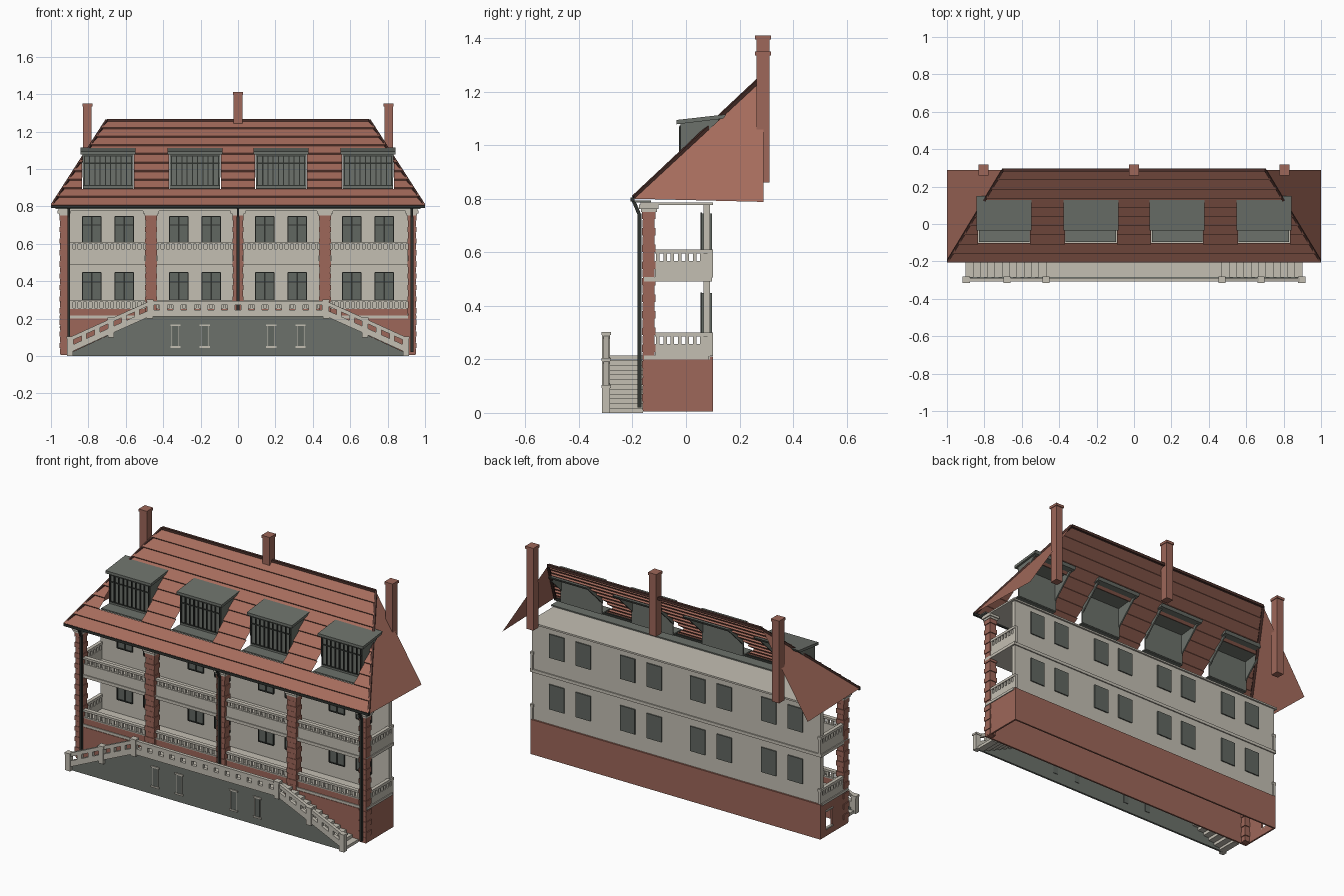
import bpy, bmesh
from mathutils import Vector, Matrix

if "Cube" in bpy.data.objects:
    bpy.data.objects.remove(bpy.data.objects["Cube"])


def material(name, r, g, b):
    m = bpy.data.materials.new(name)
    m.use_nodes = True
    m.diffuse_color = (r, g, b, 1)
    m.node_tree.nodes["Principled BSDF"].inputs["Base Color"].default_value = (r, g, b, 1)
    return m


BRICK = material("red brick", .34, .135, .10)
TILE = material("roof tile", .38, .15, .108)
STONE = material("pale stone", .55, .52, .45)
GREY = material("slate grey", .15, .165, .145)
GLASS = material("window glass", .12, .135, .12)
TRIM = material("dark metal", .028, .032, .028)
RIDGE = material("ridge brown", .07, .03, .024)


class Part:
    """Collects simple solids into one named object of one colour."""

    def __init__(self, name, mat):
        self.name, self.mat, self.bm = name, mat, bmesh.new()

    def box(self, x0, x1, y0, y1, z0, z1):
        size = Matrix.Diagonal((x1 - x0, y1 - y0, z1 - z0, 1))
        mid = Matrix.Translation(((x0 + x1) / 2, (y0 + y1) / 2, (z0 + z1) / 2))
        bmesh.ops.create_cube(self.bm, size=1, matrix=mid @ size)

    def face(self, points):
        return self.bm.faces.new([self.bm.verts.new(p) for p in points])

    def prism(self, pts, a, b, axis="y"):
        place = (lambda p, d: (p[0], d, p[1])) if axis == "y" else (lambda p, d: (d, p[0], p[1]))
        lo = [self.bm.verts.new(place(p, a)) for p in pts]
        hi = [self.bm.verts.new(place(p, b)) for p in pts]
        self.bm.faces.new(lo)
        self.bm.faces.new(hi[::-1])
        for i in range(len(pts)):
            j = (i + 1) % len(pts)
            self.bm.faces.new((lo[j], lo[i], hi[i], hi[j]))

    def beam(self, p, q, w):
        p, q = Vector(p), Vector(q)
        d = q - p
        turn = d.to_track_quat("Z", "Y").to_matrix().to_4x4()
        bmesh.ops.create_cube(self.bm, size=1, matrix=Matrix.Translation((p + q) / 2) @ turn
                              @ Matrix.Diagonal((w, w, d.length, 1)))

    def done(self, recalc=True):
        if recalc:
            bmesh.ops.recalc_face_normals(self.bm, faces=self.bm.faces)
        me = bpy.data.meshes.new(self.name)
        self.bm.to_mesh(me)
        self.bm.free()
        me.materials.append(self.mat)
        bpy.context.collection.objects.link(bpy.data.objects.new(self.name, me))


DORMERS = (-.695, -.23, .23, .695)
WINDOWS = [c + s * .087 for c in DORMERS for s in (-1, 1)]
COLUMNS = ((-.93, .025), (-.465, .033), (0, .03), (.465, .033), (.93, .025))

# Brick base, open underneath, with a small opening in one end
base = Part("brick_base", BRICK)
base.box(-.95, .95, -.16, -.15, .005, .2)
base.box(-.95, .95, .09, .1, .005, .21)
base.box(.94, .95, -.15, .09, .005, .2)
for y0, y1, z0, z1 in ((-.15, -.01, .005, .2), (.045, .09, .005, .2),
                       (-.01, .045, .005, .05), (-.01, .045, .15, .2)):
    base.box(-.95, -.94, y0, y1, z0, z1)
base.done()
frame = Part("end_window_frame", STONE)
for z in (.045, .15):
    frame.box(-.955, -.94, -.015, .05, z, z + .008)
frame.done()

# Rear wall, floor slabs and attic floor
wall = Part("main_wall", STONE)
wall.box(-.945, .945, .065, .09, .2, .78)
wall.done()
slabs = Part("floor_slabs", STONE)
slabs.box(-.955, .955, -.157, .085, .2, .215)
slabs.box(-.955, .955, -.157, .097, .49, .508)
slabs.box(-.96, .96, -.17, .1, .776, .786)
slabs.done()

# Windows on both faces of the wall
glass = Part("wall_windows", GLASS)
bars = Part("window_bars", TRIM)
for x in WINDOWS:
    for z0, z1 in ((.3, .447), (.605, .745)):
        glass.box(x - .049, x + .049, .059, .097, z0, z1)
        for dx in (-.049, 0, .049):
            bars.box(x + dx - .003, x + dx + .003, .055, .06, z0, z1)
        for z in (z0, z0 + .095, z1):
            bars.box(x - .049, x + .049, .055, .06, z - .003, z + .003)
glass.done()
bars.done()

# Coursed brick columns with stone capitals
columns = Part("brick_columns", BRICK)
caps = Part("column_capitals", STONE)
for x, h in COLUMNS:
    count = 24 if abs(x) > .9 else 18
    step = .031
    for i in range(count):
        z = .752 - i * step
        o = .004 * (i % 2)
        columns.box(x - h + o, x + h - o, -.164 + o / 2, -.113 - o, z - step + .003, z)
        columns.box(x - h + .005, x + h - .005, -.161, -.118, z - step, z)
    for k, z in enumerate((.75, .762)):
        e = .003 + .006 * k
        caps.box(x - h - e, x + h + e, -.166 - e, -.112 + e, z, z + .016)
columns.done()
caps.done()

# Balcony balustrades along the front bays and the two ends
rails = Part("balcony_balustrades", STONE)
brick_panel = Part("brick_parapet", BRICK)
for (xa, ha), (xb, hb) in zip(COLUMNS, COLUMNS[1:]):
    a, b = xa + ha, xb - hb
    brick_panel.box(a, b, -.152, -.135, .212, .25)
    rails.box(a, b, -.152, -.135, .505, .567)
    for low, top in ((.25, .3), (.565, .61)):
        rails.box(a, b, -.156, -.131, top - .012, top)
        rails.box(a, b, -.154, -.133, low, low + .006)
        for i in range(14):
            x = a + (b - a) * (i + .5) / 14
            rails.box(x - .007, x + .007, -.15, -.137, low, top - .01)
for s in (-1, 1):
    for low, hole, top in ((.212, .257, .3), (.505, .567, .61)):
        x0, x1 = sorted((s * .935, s * .95))
        rails.box(x0, x1, -.115, .1, low, hole)
        rails.box(x0 - .003, x1 + .003, -.115, .1, top - .015, top)
        for i in range(8):
            y = -.112 + i * .0275
            rails.box(x0, x1, y, y + .013, hole, top - .01)
        rails.box(x0, x1, .08, .1, hole, top)
rails.done()
brick_panel.done()

# Terrace wall, deck and side stairs
terrace = Part("terrace_wall", GREY)
terrace.prism([(-.89, 0), (.89, 0), (.89, .02), (.47, .215), (-.47, .215), (-.89, .02)], -.295, -.283)
terrace.done()
deck = Part("terrace_deck", STONE)
deck.box(-.47, .47, -.284, -.158, .2, .215)
deck.done()
stairs = Part("stairs", STONE)
for s in (-1, 1):
    for i in range(11):
        x = .47 + i * .039
        z = .197 - i * .018
        x0, x1 = sorted((s * x, s * (x + .041)))
        stairs.box(x0, x1, -.284, -.16, max(z - .02, 0), z)
stairs.done()

# Terrace parapet with slots and posts
parapet = Part("terrace_parapet", STONE)


def slotted(x0, z0, x1, z1, slots, gap):
    def strip(u0, u1, low, high):
        xa, xb = x0 + (x1 - x0) * u0, x0 + (x1 - x0) * u1
        za, zb = z0 + (z1 - z0) * u0, z0 + (z1 - z0) * u1
        parapet.prism([(xa, za + low), (xb, zb + low), (xb, zb + high), (xa, za + high)], -.308, -.288)
    strip(0, 1, 0, .035)
    strip(0, 1, .06, .082)
    for i in range(slots + 1):
        strip(max(0, (i - .5 + gap / 2) / slots), min(1, (i + .5 - gap / 2) / slots), .034, .061)


slotted(-.47, .212, .47, .212, 13, .42)
for s in (-1, 1):
    slotted(s * .47, .212, s * .68, .118, 3, .6)
    slotted(s * .68, .118, s * .895, .02, 3, .6)
    for x, z0, top in ((.47, .2, .303), (.68, .1, .205), (.897, 0, .105)):
        parapet.box(s * x - .016, s * x + .016, -.313, -.284, z0, top - .012)
        parapet.box(s * x - .019, s * x + .019, -.316, -.281, top - .012, top)
parapet.done()

# Cellar windows in the terrace wall
cellar = Part("cellar_windows", GLASS)
sills = Part("cellar_window_surrounds", STONE)
for x in (-.335, -.178, .178, .335):
    cellar.box(x - .016, x + .016, -.298, -.28, .05, .16)
    for z in (.043, .16):
        sills.box(x - .027, x + .027, -.301, -.294, z, z + .009)
    for e in (-.02, .017):
        sills.box(x + e, x + e + .003, -.299, -.294, .05, .162)
cellar.done()
sills.done()

# Tiled roof: overlapping courses, open at the dormers and at the rear
roof = Part("tiled_roof", TILE)
ROWS, LIFT = 10, Vector((0, -.007, .008))


def slope(x, t):
    return Vector((x, -.2 + .49 * t, .8 + .46 * t))


for row in range(ROWS):
    t0, t1 = row / ROWS, (row + 1) / ROWS
    w0, w1 = 1 - .3 * t0, 1 - .3 * t1
    edges = [(-w0, -w1)]
    if 2 <= row <= 5:
        for c in DORMERS:
            for e in (c - .138, c + .138):
                edges.append((max(-w0, min(w0, e)), max(-w1, min(w1, e))))
    edges.append((w0, w1))
    for (a0, a1), (b0, b1) in zip(edges[::2], edges[1::2]):
        roof.face([slope(a0, t0) + LIFT, slope(b0, t0) + LIFT, slope(b1, t1), slope(a1, t1)])
        roof.face([slope(a0, t0), slope(b0, t0), slope(b0, t0) + LIFT, slope(a0, t0) + LIFT])
for s in (-1, 1):
    pts = [slope(s, 0), (s, .29, .788), slope(s * .7, 1)]
    roof.face(pts if s > 0 else pts[::-1])
roof.done(recalc=False)
ridge = Part("ridge_and_hip_caps", RIDGE)
ridge.beam(slope(-.7, 1), slope(.7, 1), .016)
for s in (-1, 1):
    ridge.beam(slope(s * .993, .01), slope(s * .7, 1), .014)
ridge.done()

# Dormers: recessed window, cheeks, sill and sloping lid
dormers = Part("dormers", GREY)
lattice = Part("dormer_window_bars", TRIM)
for c in DORMERS:
    dormers.box(c - .135, c + .135, -.02, -.012, .895, 1.09)
    dormers.box(c - .135, c + .135, -.095, -.015, .89, .898)
    for s in (-1, 1):
        x = c + s * .132
        dormers.prism([(-.02, .955), (-.02, 1.092), (.13, 1.108), (.12, 1.09)], x - .004, x + .004, "x")
    dormers.prism([(-.035, 1.078), (-.035, 1.094), (.15, 1.115), (.14, 1.099)], c - .148, c + .148, "x")
    for i in range(10):
        x = c - .126 + i * .028
        lattice.box(x - .003, x + .003, -.026, -.019, .915, 1.07)
    for z in (.912, 1.03, 1.07):
        lattice.box(c - .13, c + .13, -.025, -.019, z - .003, z + .003)
dormers.done()
lattice.done()

# Chimneys
chimneys = Part("chimneys", BRICK)
for x, low, top in ((-.805, .86, 1.35), (0, 1.04, 1.41), (.805, .86, 1.35)):
    chimneys.box(x - .023, x + .023, .263, .312, low, top - .01)
    chimneys.box(x - .027, x + .027, .258, .317, top - .015, top)
chimneys.done()

# Eave board, gutter and downpipes
soffit = Part("eave_board", GREY)
soffit.box(-.975, .975, -.192, -.13, .785, .793)
soffit.done()
gutter = Part("gutter_and_downpipes", TRIM)
gutter.box(-1, 1, -.207, -.193, .79, .805)
for x, low in ((-.905, .02), (0, .215), (.93, .02)):
    gutter.beam((x, -.196, .792), (x, -.174, .74), .013)
    gutter.beam((x, -.174, .745), (x, -.174, low), .014)
gutter.done()
